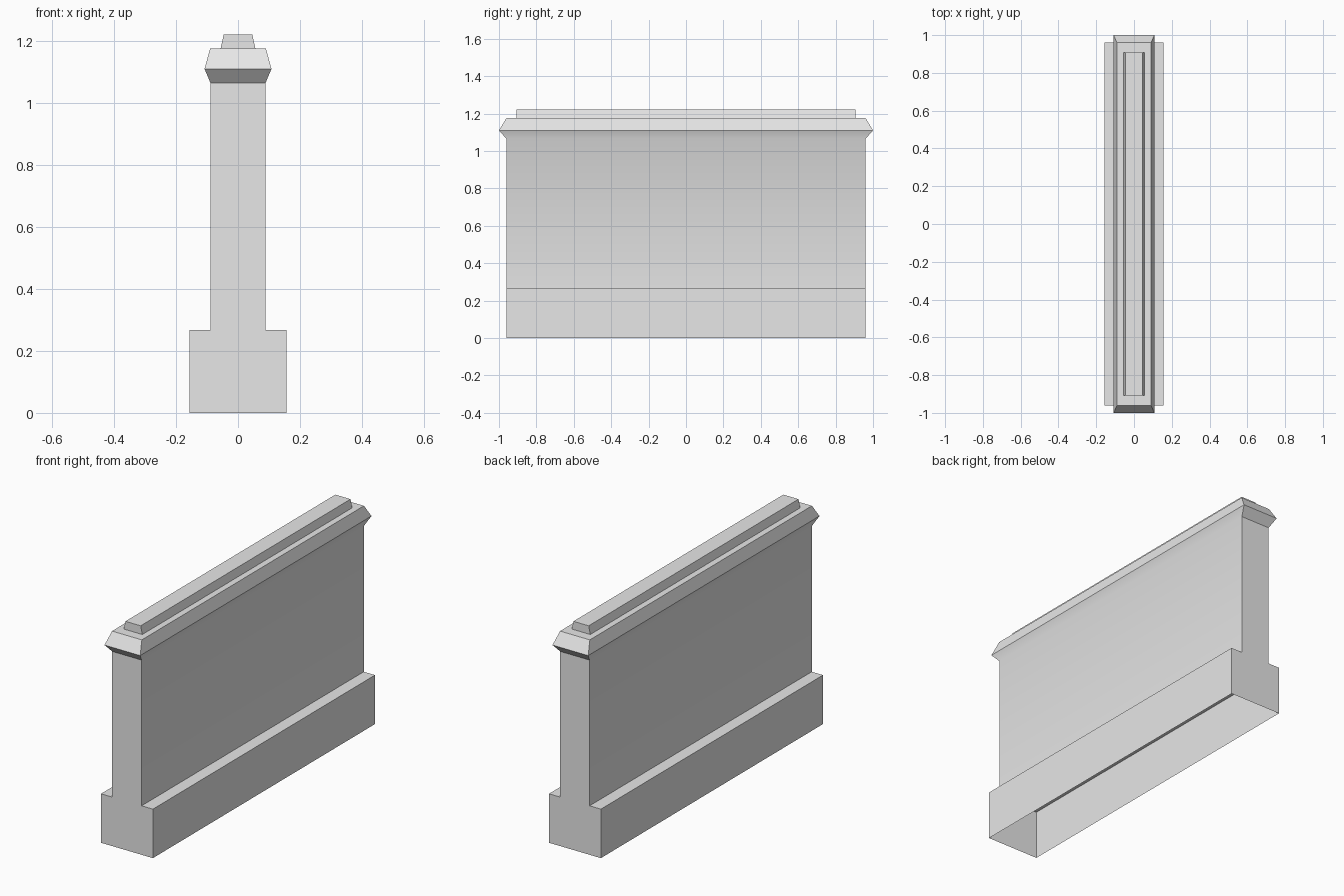
import bpy
import bmesh
import math

cube = bpy.data.objects.get("Cube")
if cube:
    bpy.data.objects.remove(cube, do_unlink=True)

# One plain grey for everything
stone = bpy.data.materials.new("light_grey_stone")
stone.use_nodes = True
grey = (0.8, 0.8, 0.8, 1)
stone.diffuse_color = grey
stone.node_tree.nodes["Principled BSDF"].inputs["Base Color"].default_value = grey


def loft(name, rings, flush=0):
    """Stack rectangles (half width, half length, height) into a shell with an
    open bottom. Rings up to index flush share one flat face at each end."""
    bm = bmesh.new()
    loops = [[bm.verts.new((sx * x, sy * y, z))
              for sx, sy in ((-1, -1), (1, -1), (1, 1), (-1, 1))]
             for x, y, z in rings]
    for i, (low, high) in enumerate(zip(loops, loops[1:])):
        for k in range(4):
            if k % 2 == 0 and i < flush:
                continue
            n = (k + 1) % 4
            bm.faces.new((low[k], low[n], high[n], high[k]))
    if flush:
        for k in (0, 2):
            outline = [r[k + 1] for r in loops[:flush + 1]]
            outline += [r[k] for r in reversed(loops[:flush + 1])]
            bm.faces.new(outline)
    bm.faces.new(loops[-1])
    bm.normal_update()
    mesh = bpy.data.meshes.new(name)
    bm.to_mesh(mesh)
    bm.free()
    mesh.materials.append(stone)
    obj = bpy.data.objects.new(name, mesh)
    bpy.context.collection.objects.link(obj)
    bpy.ops.object.select_all(action="DESELECT")
    obj.select_set(True)
    bpy.context.view_layer.objects.active = obj
    bpy.ops.object.shade_smooth_by_angle(angle=math.radians(30))
    return obj


# Stepped footing, upright panel and flared coping in one shell
loft("wall_with_coping", [
    (0.157, 0.96, 0),
    (0.157, 0.96, 0.268),
    (0.089, 0.96, 0.268),
    (0.089, 0.96, 1.065),
    (0.108, 1.0, 1.11),
    (0.09, 0.96, 1.176),
], flush=3)

# Narrow tapered ridge along the top
loft("top_ridge", [
    (0.056, 0.907, 1.176),
    (0.046, 0.907, 1.221),
])
